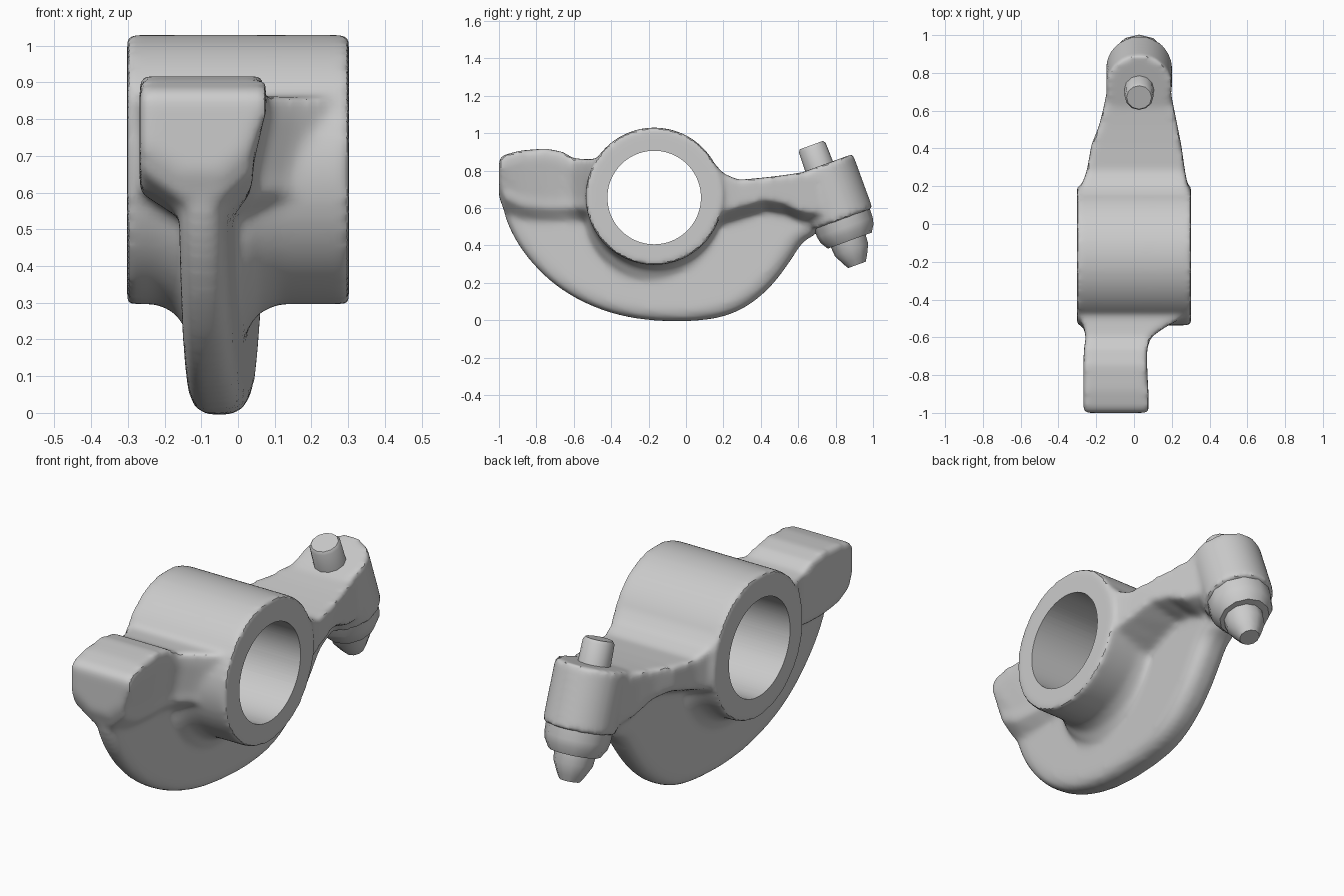
import bpy, bmesh
from math import sin, cos, pi, radians
from mathutils import Vector

if "Cube" in bpy.data.objects:
    bpy.data.objects.remove(bpy.data.objects["Cube"])

HUB_Y, HUB_Z, HUB_R, BORE_R = -0.17, 0.663, 0.367, 0.25
TILT = radians(20)
AXIS = Vector((0, sin(TILT), -cos(TILT)))      # screw axis, pointing down
SIDE = Vector((0, cos(TILT), sin(TILT)))
SCREW_TOP = Vector((0.027, 0.73, 0.825))


def skin(name, rings):
    """Closed solid from a stack of equal-length rings."""
    bm = bmesh.new()
    vs = [[bm.verts.new(p) for p in r] for r in rings]
    n = len(rings[0])
    for a, b in zip(vs, vs[1:]):
        for i in range(n):
            j = (i + 1) % n
            bm.faces.new((a[i], a[j], b[j], b[i]))
    bm.faces.new(vs[0][::-1])
    bm.faces.new(vs[-1])
    bmesh.ops.recalc_face_normals(bm, faces=bm.faces)
    me = bpy.data.meshes.new(name)
    bm.to_mesh(me)
    bm.free()
    ob = bpy.data.objects.new(name, me)
    bpy.context.collection.objects.link(ob)
    return ob


def x_cyl(name, stations, n=96):
    """Cylinder along x around the hub; stations are (x, radius, drop)."""
    return skin(name, [[(x, HUB_Y + r * cos(2 * pi * i / n),
                         HUB_Z - d + r * sin(2 * pi * i / n)) for i in range(n)]
                       for x, r, d in stations])


def screw_part(name, stations, n, shift=0.0):
    """Turned part on the tilted screw axis; stations are (t, radius)."""
    X = Vector((1, 0, 0))
    return skin(name, [[SCREW_TOP + AXIS * t + SIDE * shift
                        + r * (X * cos(2 * pi * i / n) + SIDE * sin(2 * pi * i / n))
                        for i in range(n)] for t, r in stations])


def web_x(y):
    return -0.049 + 0.05 * y


def web_t(y):
    return 0.079 + 0.015 * y


def limb(name, stations, slant, inset):
    """Limb along y, tapering underneath into the web: (y, left, right, top, low)."""
    rings = []
    for y, l, r, top, low in stations:
        c, t = web_x(y), web_t(y) * 0.85
        rings.append([(l, y, top), (r, y, top), (r, y, top - 0.06), (r - inset, y, low + 0.05),
                      (r - inset, y, low), (c + t, y, low - slant),
                      (c - t, y, low - slant), (l, y, low)])
    return skin(name, rings)


def round_off(pts):
    """One corner-cutting pass over a closed outline."""
    out = []
    for (ax, ay), (bx, by) in zip(pts, pts[1:] + pts[:1]):
        out += [(ax * .75 + bx * .25, ay * .75 + by * .25), (ax * .25 + bx * .75, ay * .25 + by * .75)]
    return out


# Hub and the fillet where it meets the web
hub = x_cyl("rocker_body", [(-0.302, HUB_R, 0), (0.302, HUB_R, 0)])
fillet = x_cyl("hub_fillet", [(-0.22, HUB_R, 0), (-0.17, HUB_R, 0.025), (-0.135, HUB_R, 0.08),
                              (0.02, HUB_R, 0.08), (0.055, HUB_R, 0.025), (0.11, HUB_R, 0)])

# Crescent web with a rounded rim, slightly skewed across x
outline = [(-0.99, 0.67), (-0.965, 0.54), (-0.905, 0.415), (-0.815, 0.295), (-0.69, 0.178),
           (-0.525, 0.082), (-0.34, 0.02), (-0.15, -0.005), (0.05, -0.005), (0.21, 0.019),
           (0.345, 0.083), (0.465, 0.19), (0.56, 0.32), (0.625, 0.425), (0.71, 0.465),
           (0.76, 0.6), (0.4, 0.66), (-0.15, 0.7), (-0.7, 0.7)]
outline = round_off(round_off(outline))
rim = [(0.91, -1), (0.97, -0.82), (1, -0.4), (1, 0.4), (0.97, 0.82), (0.91, 1)]
web = skin("web", [[(web_x(y) + web_t(y) * t, -0.15 + (y + 0.15) * s, 0.62 + (z - 0.62) * s)
                    for y, z in outline] for s, t in rim])

# Front contact pad and its neck
pad = limb("pad", [(-1.0, -0.267, 0.077, 0.862, 0.74), (-0.97, -0.268, 0.078, 0.885, 0.66),
                   (-0.88, -0.268, 0.076, 0.908, 0.615), (-0.75, -0.268, 0.07, 0.918, 0.6),
                   (-0.66, -0.265, 0.07, 0.9, 0.6), (-0.6, -0.255, 0.09, 0.865, 0.6),
                   (-0.55, -0.265, 0.16, 0.862, 0.6), (-0.5, -0.285, 0.25, 0.86, 0.58),
                   (-0.42, -0.29, 0.27, 0.87, 0.58)], 0.08, 0.035)

# Rear arm
arm = limb("arm", [(0.05, -0.29, 0.29, 0.88, 0.54), (0.14, -0.29, 0.29, 0.85, 0.55),
                   (0.2, -0.28, 0.285, 0.785, 0.575), (0.28, -0.25, 0.27, 0.75, 0.6),
                   (0.42, -0.225, 0.25, 0.763, 0.64), (0.52, -0.185, 0.23, 0.775, 0.625),
                   (0.62, -0.16, 0.21, 0.79, 0.58), (0.72, -0.14, 0.19, 0.79, 0.57)], 0.06, 0.0)

# Tilted boss at the end of the arm
boss = screw_part("boss", [(-0.005, 0.175), (0.305, 0.175)], 64)

# Fuse the casting, soften it, then cut the bore
bpy.ops.object.select_all(action='DESELECT')
for ob in (hub, fillet, web, pad, arm, boss):
    ob.select_set(True)
bpy.context.view_layer.objects.active = hub
bpy.ops.object.join()
m = hub.modifiers.new("fuse", 'REMESH')
m.mode = 'VOXEL'
m.voxel_size = 0.015
m = hub.modifiers.new("soften", 'SMOOTH')
m.factor = 0.5
m.iterations = 10
cutter = x_cyl("bore_cutter", [(-0.5, BORE_R, 0.007), (0.5, BORE_R, 0.007)])
m = hub.modifiers.new("bore", 'BOOLEAN')
m.operation = 'DIFFERENCE'
m.solver = 'EXACT'
m.object = cutter
for name in ("fuse", "soften", "bore"):
    bpy.ops.object.modifier_apply(modifier=name)
bpy.data.objects.remove(cutter)

# Adjusting screw head, lock nut and tip
head = screw_part("screw_head", [(-0.125, 0.066), (-0.11, 0.076), (0.05, 0.08)], 12, -0.018)
nut = screw_part("lock_nut", [(0.27, 0.16), (0.35, 0.158), (0.385, 0.15), (0.425, 0.125)], 12)
tip = screw_part("screw_tip", [(0.41, 0.1), (0.475, 0.095), (0.53, 0.068), (0.56, 0.05)], 12, -0.008)
for ob in (head, nut, tip):
    ob.select_set(True)
bpy.ops.object.shade_smooth_by_angle(angle=radians(35))
